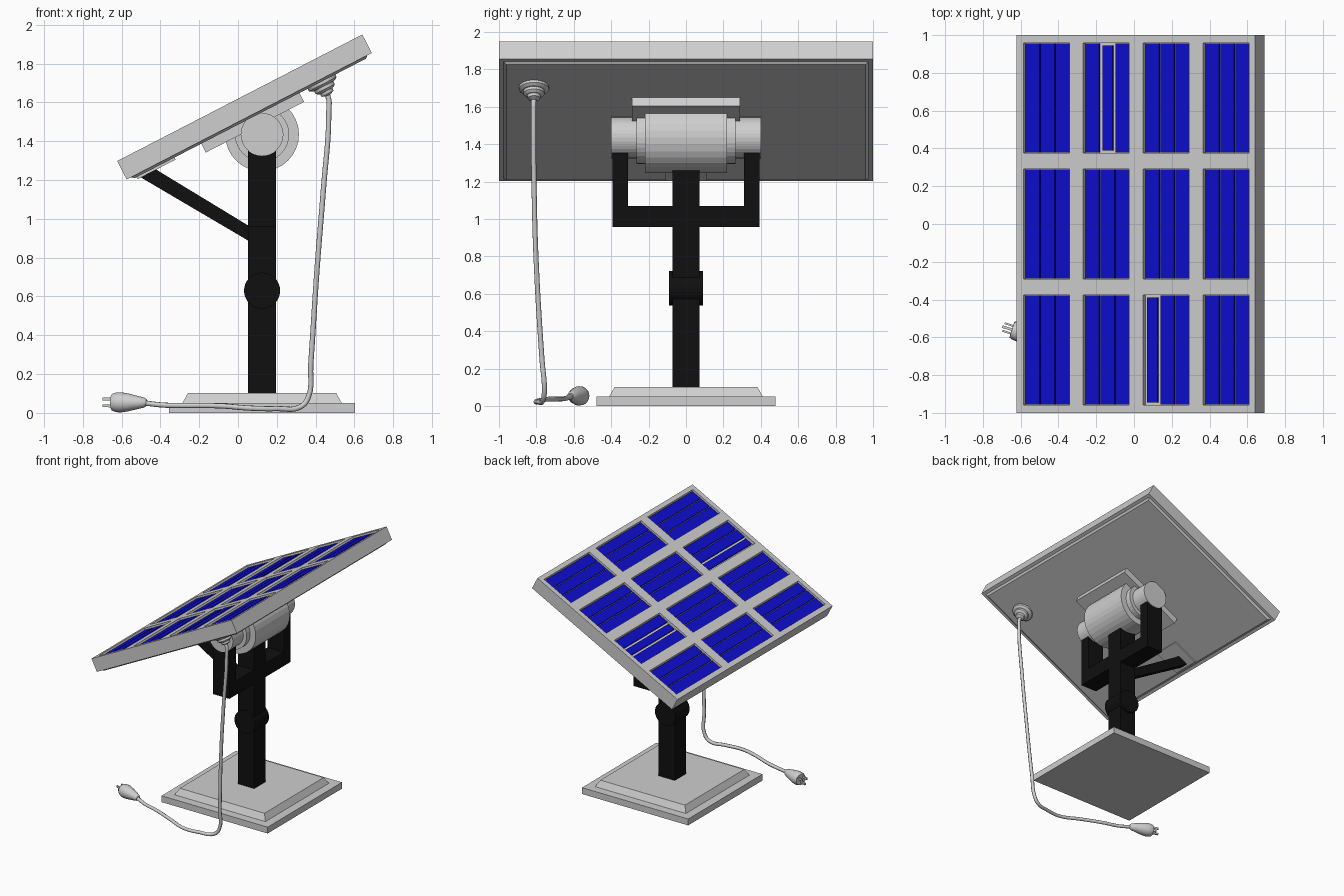
import bpy, bmesh, math
from mathutils import Matrix, Vector

if "Cube" in bpy.data.objects:
    bpy.data.objects.remove(bpy.data.objects["Cube"])


def material(name, rgb):
    m = bpy.data.materials.new(name)
    m.diffuse_color = (*rgb, 1)
    m.use_nodes = True
    m.node_tree.nodes["Principled BSDF"].inputs["Base Color"].default_value = m.diffuse_color
    return m


GREY = material("light_grey", (0.62, 0.62, 0.62))
BLACK = material("matte_black", (0.005, 0.005, 0.005))
BLUE = material("cell_blue", (0.004, 0.004, 0.62))

AX = 0.124                                   # x of the mast
PANEL = Matrix.Translation((0.0335, 0, 1.5765)) @ Matrix.Rotation(math.radians(-27.3), 4, 'Y')
ALONG_Y = Matrix.Rotation(math.radians(-90), 4, 'X')


def finish(name, bm, mat, matrix=Matrix(), smooth=False):
    bmesh.ops.transform(bm, matrix=matrix, verts=bm.verts)
    bmesh.ops.recalc_face_normals(bm, faces=bm.faces)
    me = bpy.data.meshes.new(name)
    bm.to_mesh(me)
    bm.free()
    me.materials.append(mat)
    ob = bpy.data.objects.new(name, me)
    bpy.context.collection.objects.link(ob)
    if smooth:
        bpy.context.view_layer.objects.active = ob
        ob.select_set(True)
        bpy.ops.object.shade_smooth_by_angle(angle=math.radians(40))
        ob.select_set(False)
    return ob


def add_box(bm, lo, hi, taper_top=0.0, taper_bottom=0.0):
    """Box from lo to hi corners; tapers pull the top or bottom rim inward."""
    c, s = (Vector(lo) + Vector(hi)) / 2, Vector(hi) - Vector(lo)
    for v in bmesh.ops.create_cube(bm, size=1)["verts"]:
        t = taper_top if v.co.z > 0 else taper_bottom
        v.co = Vector((c.x + v.co.x * (s.x - 2 * t), c.y + v.co.y * (s.y - 2 * t), c.z + v.co.z * s.z))


def boxes(name, items, mat, matrix=Matrix()):
    bm = bmesh.new()
    for it in items:
        add_box(bm, *it)
    return finish(name, bm, mat, matrix)


def lathe(name, profile, mat, matrix, segs=32, smooth=False):
    """Revolve (radius, height) points about local z; both ends are capped."""
    bm = bmesh.new()
    rings = [[bm.verts.new((r * math.cos(2 * math.pi * i / segs), r * math.sin(2 * math.pi * i / segs), h))
              for i in range(segs)] for r, h in profile]
    for a, b in zip(rings, rings[1:]):
        for i in range(segs):
            j = (i + 1) % segs
            bm.faces.new((a[i], a[j], b[j], b[i]))
    bm.faces.new(rings[0])
    bm.faces.new(rings[-1])
    return finish(name, bm, mat, matrix, smooth)


# Two-step square base
boxes("base", [((AX - .479, -.479, 0), (AX + .479, .479, .052)),
               ((AX - .41, -.41, .052), (AX + .41, .41, .102), .028)], GREY)

# Mast with forked top
L, R = AX - .073, AX + .073
boxes("mast", [((L, -.072, .1), (R, .072, 1.26))], BLACK)
boxes("fork", [((L, -.393, .957), (R, .393, 1.07)),
               ((L, -.393, 1.07), (R, -.31, 1.354)),
               ((L, .31, 1.07), (R, .393, 1.354))], BLACK)
lathe("mast_joint", [(.093, -.09), (.093, .09)], BLACK, Matrix.Translation((AX, 0, .63)) @ ALONG_Y)

# Stepped tilt motor on the fork
lathe("tilt_motor", [(.11, -.4), (.11, -.265), (.14, -.265), (.14, -.22), (.19, -.22),
                     (.19, .22), (.14, .22), (.14, .265), (.11, .265), (.11, .4)],
      GREY, Matrix.Translation((AX, 0, 1.435)) @ ALONG_Y)

# Diagonal brace, a side profile extruded across y
bm = bmesh.new()
f = bm.faces.new([bm.verts.new((x, -.035, z)) for x, z in
                  [(-.515, 1.222), (-.44, 1.265), (.1, .937), (.1, .86)]])
ext = bmesh.ops.extrude_face_region(bm, geom=[f])["geom"]
bmesh.ops.translate(bm, vec=(0, .07, 0), verts=[g for g in ext if isinstance(g, bmesh.types.BMVert)])
finish("brace", bm, BLACK)

# Panel frame with twelve sunken windows
frame = boxes("panel_frame", [((-.711, -1, -.0535), (.711, 1, .0535))], GREY, PANEL)
windows = [(.357 * (i - 1.5) + .003, .667 * j) for i in range(4) for j in (-1, 0, 1)]
cutter = boxes("window_cutter", [((u - .137, v - .292, .0285), (u + .137, v + .292, .1))
                                 for u, v in windows], GREY, PANEL)
cutter.hide_render = True
cutter.hide_viewport = True
mod = frame.modifiers.new("windows", 'BOOLEAN')
mod.object = cutter
mod.solver = 'EXACT'

# Three blue cells per window; two of the cells are slightly smaller
cells = []
for n, (u, v) in enumerate(windows):
    for k in (-1, 0, 1):
        small = (n, k) in ((5, 0), (6, -1))
        w, h = (.03, .278) if small else (.041, .288)
        c = u + .09 * k
        cells.append(((c - w, v - h, .02), (c + w, v + h, .04)))
boxes("solar_cells", cells, BLUE, PANEL)

# Underside: back sheet, motor mounting plate, brace pad
boxes("back_sheet", [((-.69, -.98, -.066), (.69, .98, -.05), 0, .02)], GREY, PANEL)
boxes("mounting_plate", [((-.285, -.29, -.117), (.285, .29, -.06))], GREY, PANEL)
boxes("brace_pad", [((-.66, -.11, -.078), (-.44, .11, -.06))], GREY, PANEL)

# Cable outlet under the panel
lathe("cable_outlet", [(.08, -.06), (.08, -.08), (.066, -.09), (.056, -.092), (.056, -.108), (.044, -.118),
                       (.036, -.12), (.034, -.136), (.012, -.145)],
      GREY, PANEL @ Matrix.Translation((.412, -.813, 0)), 24)

# Power cable hanging down and trailing over the floor
curve = bpy.data.curves.new("power_cable", 'CURVE')
curve.dimensions = '3D'
curve.bevel_depth = .0135
curve.bevel_resolution = 2
curve.resolution_u = 5
curve.use_fill_caps = True
path = [(.43, -.813, 1.67), (.462, -.814, 1.635), (.468, -.815, 1.55), (.44, -.812, 1.15), (.408, -.80, .75),
        (.375, -.77, .25), (.362, -.757, .08), (.32, -.765, .03), (.2, -.79, .022), (.07, -.80, .024),
        (-.09, -.75, .036), (-.27, -.68, .038), (-.38, -.65, .04), (-.49, -.61, .052)]
sp = curve.splines.new('BEZIER')
sp.bezier_points.add(len(path) - 1)
for p, co in zip(sp.bezier_points, path):
    p.co = co
    p.handle_left_type = p.handle_right_type = 'AUTO'
curve.materials.append(GREY)
bpy.context.collection.objects.link(bpy.data.objects.new("power_cable", curve))

# Plug body and three prongs
aim = Vector((-.95, .3, .01)).normalized()
PLUG = Matrix.Translation((-.47, -.615, .053)) @ aim.to_track_quat('Z', 'Y').to_matrix().to_4x4()
lathe("plug_body", [(.015, 0), (.026, .015), (.034, .05), (.046, .1), (.052, .14), (.051, .165), (.044, .185)],
      GREY, PLUG, 20, True)
boxes("plug_prongs", [((-.026, .008, .18), (-.016, .024, .232)),
                      ((.016, .008, .18), (.026, .024, .232)),
                      ((-.007, -.026, .18), (.007, -.012, .238))], GREY, PLUG)
